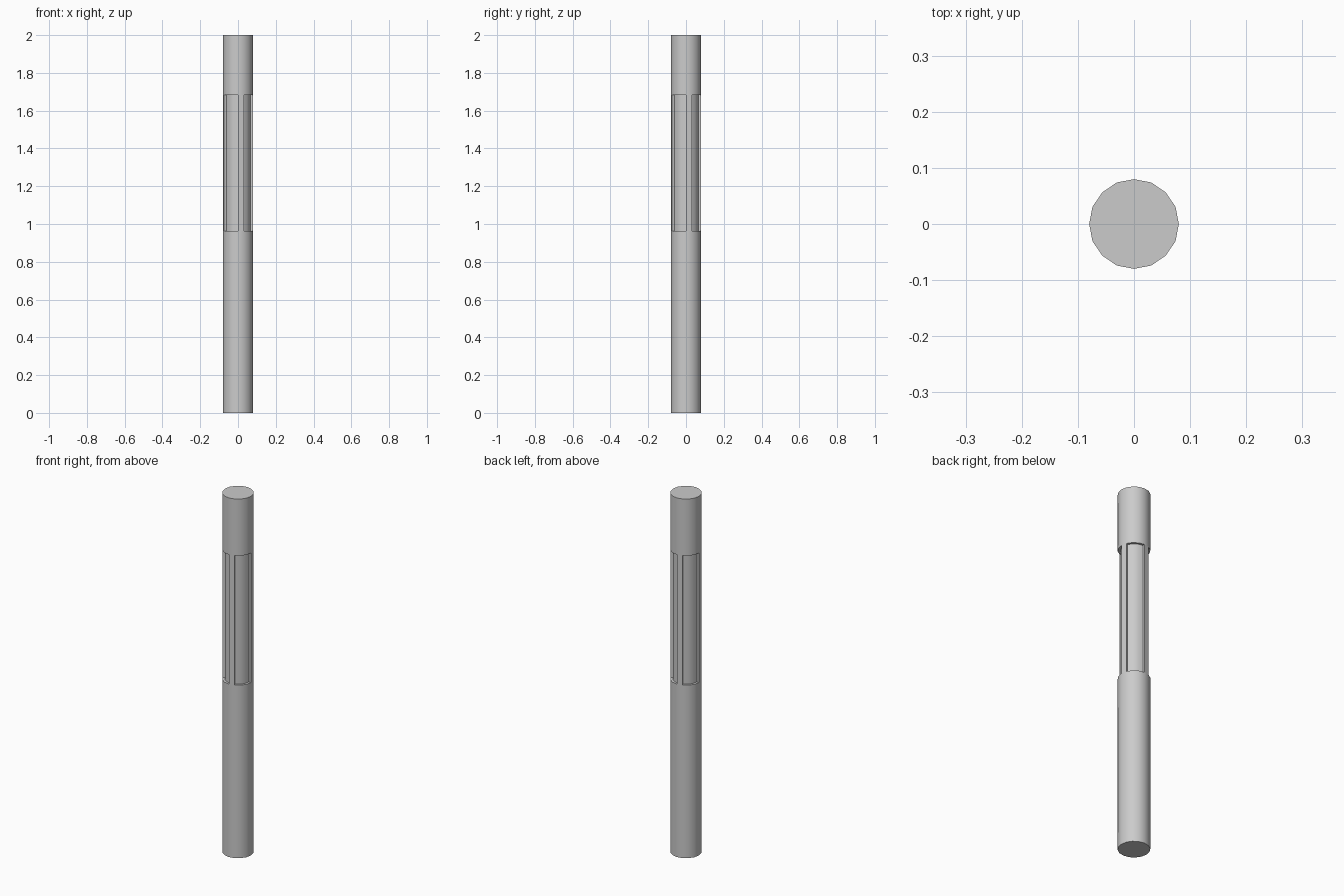
import bpy, bmesh
from math import cos, sin, pi, radians

if "Cube" in bpy.data.objects:
    bpy.data.objects.remove(bpy.data.objects["Cube"])

SIDES = 16
OUTER = 0.08
INNER = 0.067
Z0, Z1, Z2, Z3 = 0.0, 0.963, 1.684, 2.0


def polar(radius, step):
    a = 2 * pi * step / SIDES
    return radius * cos(a), radius * sin(a)


def prism(name, outline, low, high, capped=True):
    bm = bmesh.new()
    bottom = [bm.verts.new((x, y, low)) for x, y in outline]
    top = [bm.verts.new((x, y, high)) for x, y in outline]
    n = len(outline)
    for i in range(n):
        j = (i + 1) % n
        bm.faces.new((bottom[i], bottom[j], top[j], top[i]))
    if capped:
        bm.faces.new(bottom[::-1])
        bm.faces.new(top)
    mesh = bpy.data.meshes.new(name)
    bm.to_mesh(mesh)
    bm.free()
    obj = bpy.data.objects.new(name, mesh)
    bpy.context.collection.objects.link(obj)
    bpy.ops.object.select_all(action='DESELECT')
    obj.select_set(True)
    bpy.context.view_layer.objects.active = obj
    bpy.ops.object.shade_smooth_by_angle(angle=radians(30))
    return obj


# Plain round ends
circle = [polar(OUTER, i) for i in range(SIDES)]
prism("lower_shaft", circle, Z0, Z1)
prism("upper_shaft", circle, Z2, Z3)

# Middle section: four one-facet ribs with recessed panels between them
ribbed = []
for q in range(0, SIDES, 4):
    ribbed += [polar(OUTER, q), polar(OUTER, q + 1)]
    ribbed += [polar(INNER, q + k) for k in (1, 2, 3, 4)]
prism("recessed_section", ribbed, Z1, Z2, capped=False)
